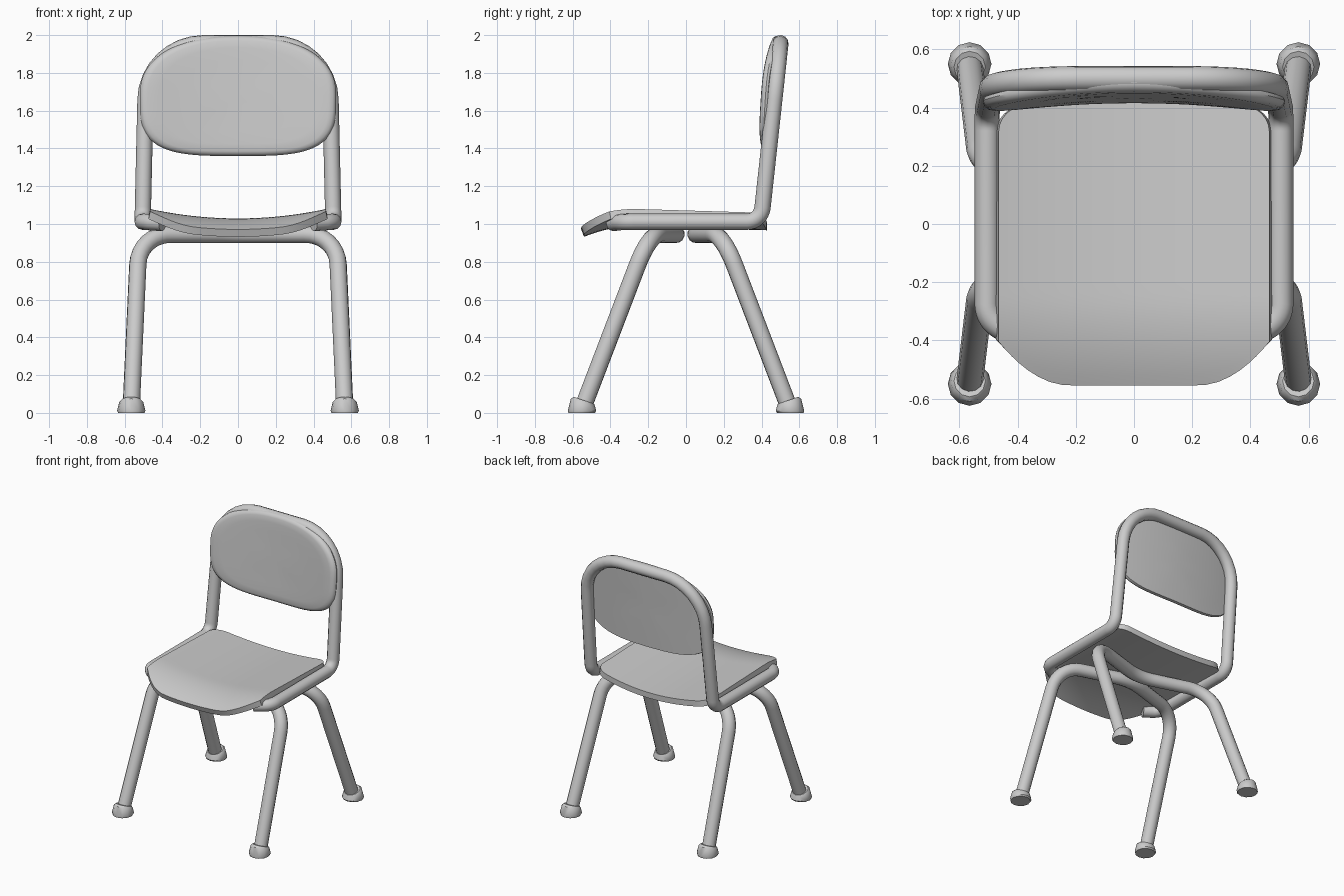
import bpy, bmesh, math
from mathutils import Vector

if "Cube" in bpy.data.objects:
    bpy.data.objects.remove(bpy.data.objects["Cube"])


def rounded_path(corners, steps=8):
    """Corners are (x, y, z, cut): each corner is eased by a curve of that cut length."""
    pts = [Vector(c[:3]) for c in corners]
    out = [pts[0]]
    for i in range(1, len(pts) - 1):
        p, cut = pts[i], corners[i][3]
        d0, d1 = (pts[i - 1] - p).normalized(), (pts[i + 1] - p).normalized()
        half = d0.angle(d1) / 2
        r = cut * math.tan(half)
        centre = p + (d0 + d1).normalized() * (cut / math.cos(half))
        a, b = p + d0 * cut - centre, p + d1 * cut - centre
        sweep = a.angle(b)
        for k in range(steps + 1):
            t = k / steps
            v = (a * math.sin((1 - t) * sweep) + b * math.sin(t * sweep)) / math.sin(sweep)
            out.append(centre + v)
    return out + [pts[-1]]


def tube(name, half, radius):
    """Sweep a round tube along a half path mirrored across x."""
    corners = half + [(-x, y, z, c) for x, y, z, c in reversed(half) if x > 0]
    path = rounded_path(corners)
    cu = bpy.data.curves.new(name, 'CURVE')
    cu.dimensions = '3D'
    cu.bevel_depth = radius
    cu.bevel_resolution = 4
    cu.use_fill_caps = True
    sp = cu.splines.new('POLY')
    sp.points.add(len(path) - 1)
    for q, p in zip(sp.points, path):
        q.co = (*p, 1)
    ob = bpy.data.objects.new(name, cu)
    bpy.context.collection.objects.link(ob)
    activate(ob)
    bpy.ops.object.convert(target='MESH')
    smooth(bpy.context.object)


def activate(ob):
    bpy.ops.object.select_all(action='DESELECT')
    ob.select_set(True)
    bpy.context.view_layer.objects.active = ob


def smooth(ob, angle=40):
    activate(ob)
    bpy.ops.object.shade_smooth_by_angle(angle=math.radians(angle))


def finish(name, bm):
    bmesh.ops.recalc_face_normals(bm, faces=bm.faces)
    me = bpy.data.meshes.new(name)
    bm.to_mesh(me)
    bm.free()
    ob = bpy.data.objects.new(name, me)
    bpy.context.collection.objects.link(ob)
    return ob


# Back frame: inward front ends, side rails, uprights and top arch
tube("back_frame", [
    (0.40, -0.385, 1.005, 0), (0.505, -0.33, 1.012, 0.055),
    (0.505, 0.397, 1.012, 0.075), (0.483, 0.50, 1.957, 0.30)], 0.043)

# Leg hoops meeting under the seat, with their feet
for label, s in (("front", -1), ("back", 1)):
    tube(label + "_legs", [
        (0.565, s * 0.543, 0.035, 0), (0.523, s * 0.195, 0.945, 0.17),
        (0, s * 0.035, 0.945, 0.12)], 0.046)
    for side, m in (("right", 1), ("left", -1)):
        bm = bmesh.new()
        rings = []
        for r, z, cy, tilt in ((0.070, 0.0, 0.553, 0), (0.075, 0.012, 0.55, 0.03),
                               (0.064, 0.056, 0.546, 0.3), (0.054, 0.066, 0.54, 0.35)):
            ring = []
            for k in range(12):
                a = math.tau * k / 12
                x, y = r * math.cos(a), r * math.sin(a)
                ring.append(bm.verts.new((m * 0.565 + x, s * (cy + y), z + tilt * y)))
            rings.append(ring)
        for lo, hi in zip(rings, rings[1:]):
            for k in range(12):
                j = (k + 1) % 12
                bm.faces.new((lo[k], lo[j], hi[j], hi[k]))
        bm.faces.new(rings[0])
        bm.faces.new(rings[-1])
        smooth(finish(f"{label}_{side}_foot", bm))

# Seat: dished sheet with a dropped front lip
W, N = 0.465, 28
bm = bmesh.new()
grid = []
for i in range(N + 1):
    x = W * math.sin(math.pi * (i / N - 0.5))
    ax = abs(x)
    front = -0.555 + 0.15 * max(0, (ax - 0.22) / 0.245) ** 2
    t = min(1, max(0, (ax - 0.375) / 0.09))
    back = 0.43 - 0.03 * (x / W) ** 2 - 0.08 * (1 - math.sqrt(1 - t * t))
    col = []
    for j in range(N + 1):
        y = front + (back - front) * j / N
        z = 1.08 - 0.03 * (y + 0.28) - 0.05 * (1 - (x / W) ** 2)
        z -= 0.72 * max(0, -0.25 - y) ** 2
        col.append(bm.verts.new((x, y, z)))
    grid.append(col)
for a, b in zip(grid, grid[1:]):
    for j in range(N):
        bm.faces.new((a[j], b[j], b[j + 1], a[j + 1]))
seat = finish("seat", bm)
if seat.data.polygons[0].normal.z < 0:
    seat.data.flip_normals()
mod = seat.modifiers.new("thickness", 'SOLIDIFY')
mod.thickness = 0.042
mod.offset = -1
activate(seat)
bpy.ops.object.modifier_apply(modifier=mod.name)
smooth(seat)

# Backrest: curved pad with a rounded front edge
M, T, ZC = 64, 0.045, 1.68
bm = bmesh.new()


def pad_point(x, z, depth):
    y = 0.412 + 0.065 * (z - 1.36) - 0.045 * (x / 0.52) ** 2 + depth
    return bm.verts.new((x, y, z))


rings = []
for scale, d in ((0.3, 0), (0.6, 0), (0.8, 0), (0.92, 0.002), (0.965, 0.008), (0.99, 0.02),
                 (1, 0.033), (0.99, T), (0.8, T), (0.6, T), (0.3, T)):
    ring = []
    for k in range(M):
        a = math.tau * k / M
        c, s = math.cos(a), math.sin(a)
        n = 2.3 if s >= 0 else 3.5
        x = 0.52 * math.copysign(abs(c) ** (2 / n), c)
        z = (0.317 if s >= 0 else 0.32) * math.copysign(abs(s) ** (2 / n), s)
        ring.append(pad_point(x * scale, ZC + z * scale, d))
    rings.append(ring)
for a, b in zip(rings, rings[1:]):
    for k in range(M):
        j = (k + 1) % M
        bm.faces.new((a[k], a[j], b[j], b[k]))
for ring, d in ((rings[0], 0), (rings[-1], T)):
    hub = pad_point(0, ZC, d)
    for k in range(M):
        bm.faces.new((ring[k], ring[(k + 1) % M], hub))
smooth(finish("backrest", bm))
